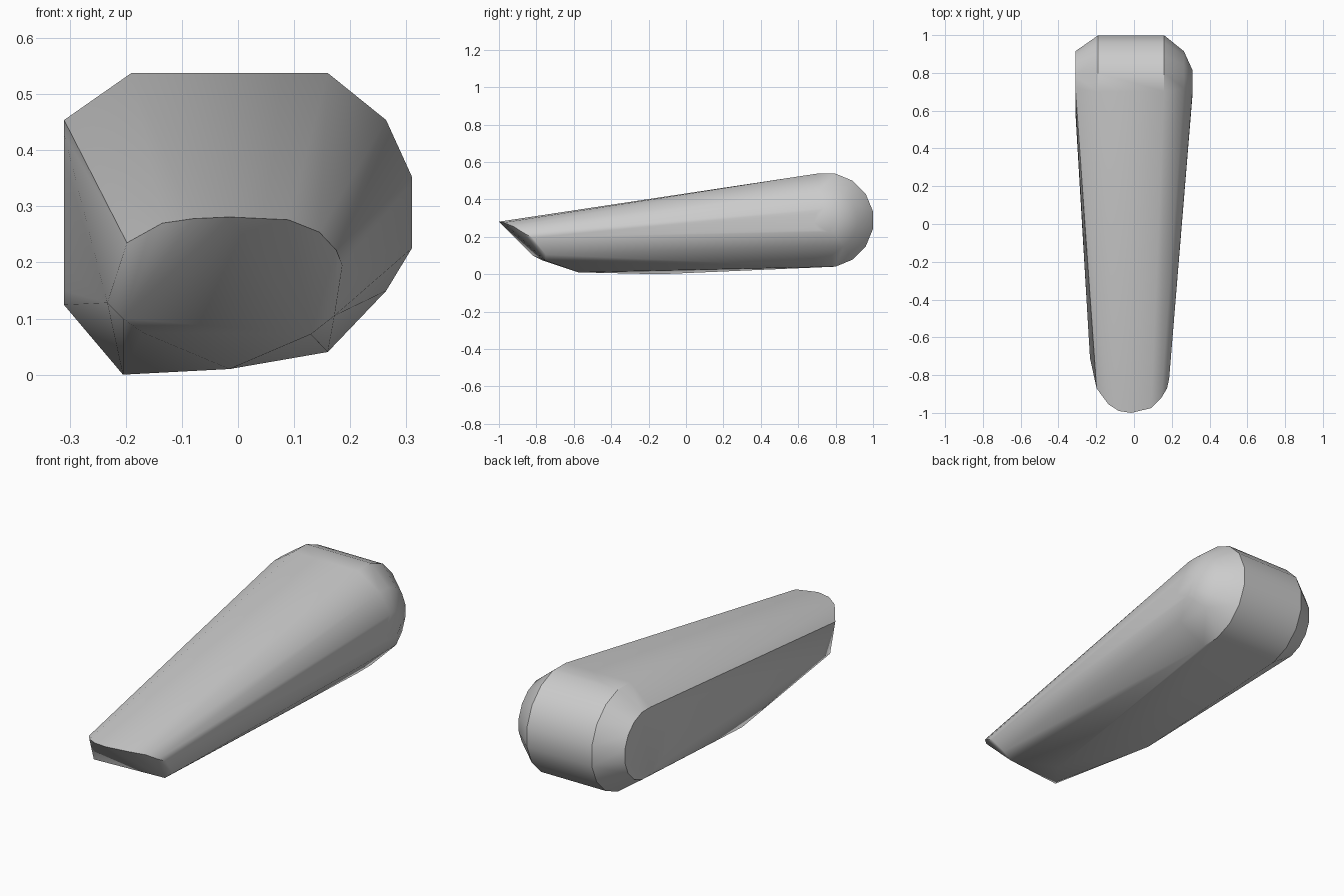
import bpy, bmesh, math

old = bpy.data.objects.get("Cube")
if old:
    bpy.data.objects.remove(old, do_unlink=True)


def material(name, colour):
    mat = bpy.data.materials.new(name)
    mat.use_nodes = True
    mat.diffuse_color = colour
    mat.node_tree.nodes["Principled BSDF"].inputs["Base Color"].default_value = colour
    return mat


def ring(x, radius, lowest=0.0, sides=16):
    """Points of an upright ring around the thick end's crosswise axis."""
    points = []
    for i in range(sides):
        a = 2 * math.pi * (i + 0.5) / sides
        p = (x, 0.75 + radius * math.cos(a), 0.289 + radius * math.sin(a))
        if p[2] >= lowest:
            points.append(p)
    return points


# Thick rounded end: flat cap on one side, small dome on the other
points = ring(-0.31, 0.168) + ring(-0.19, 0.2535) + ring(0.16, 0.2535)
points += ring(0.264, 0.168, lowest=0.14) + ring(0.31, 0.065)

# Curved lip of the thin slanted end
points += [(-0.198, -0.87, 0.235), (-0.135, -0.955, 0.27), (-0.08, -0.99, 0.278),
           (-0.015, -1.0, 0.281), (0.09, -0.975, 0.276), (0.145, -0.92, 0.254),
           (0.175, -0.87, 0.222), (0.186, -0.82, 0.195)]

# Lower edge of the slanted end
points += [(-0.205, -0.82, 0.1), (-0.233, -0.71, 0.128), (-0.17, -0.77, 0.075),
           (0.13, -0.75, 0.072), (0.172, -0.75, 0.105)]

# Keel corners of the underside
points += [(-0.015, -0.575, 0.01), (-0.205, -0.14, 0.0)]

# Wrap everything in one tapered convex skin
bm = bmesh.new()
for p in points:
    bm.verts.new(p)
hull = bmesh.ops.convex_hull(bm, input=bm.verts[:])
loose = {g for g in hull["geom_interior"] + hull["geom_unused"]
         if isinstance(g, bmesh.types.BMVert)}
bmesh.ops.delete(bm, geom=list(loose), context="VERTS")
bmesh.ops.dissolve_limit(bm, angle_limit=math.radians(1),
                         verts=bm.verts[:], edges=bm.edges[:])
bmesh.ops.recalc_face_normals(bm, faces=bm.faces[:])

mesh = bpy.data.meshes.new("tapered_body")
bm.to_mesh(mesh)
bm.free()
body = bpy.data.objects.new("tapered_body", mesh)
bpy.context.collection.objects.link(body)
mesh.materials.append(material("plain_grey", (0.6, 0.6, 0.6, 1)))

# Smooth skin with crisp rims
bpy.ops.object.select_all(action="DESELECT")
body.select_set(True)
bpy.context.view_layer.objects.active = body
bpy.ops.object.shade_smooth_by_angle(angle=math.radians(32))
